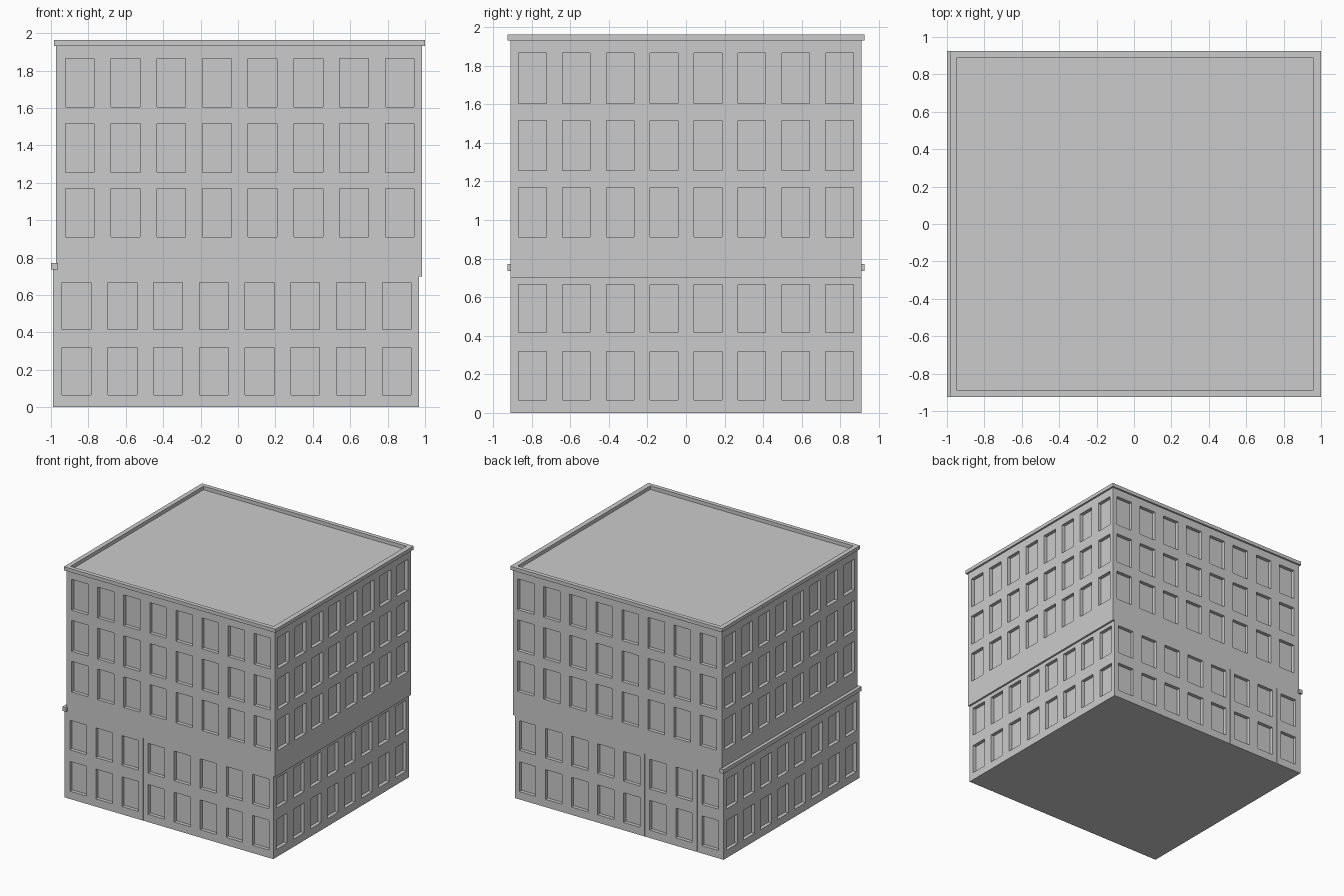
import bpy, bmesh
from mathutils import Matrix, Vector

if "Cube" in bpy.data.objects:
    bpy.data.objects.remove(bpy.data.objects["Cube"])

HALF_Y = 0.91          # body half depth
STEP_X, STEP_Y = 0.2445, 0.2275   # window spacing
REVEAL = 0.03          # window recess depth


def new_object(name, bm):
    bmesh.ops.recalc_face_normals(bm, faces=bm.faces)
    mesh = bpy.data.meshes.new(name)
    bm.to_mesh(mesh)
    bm.free()
    obj = bpy.data.objects.new(name, mesh)
    bpy.context.collection.objects.link(obj)
    return obj


def add_box(bm, x0, x1, y0, y1, z0, z1):
    size = Vector((x1 - x0, y1 - y0, z1 - z0))
    mid = Vector(((x0 + x1) / 2, (y0 + y1) / 2, (z0 + z1) / 2))
    bmesh.ops.create_cube(bm, size=1, matrix=Matrix.Translation(mid) @ Matrix.Diagonal(size).to_4x4())


# Body: stepped front outline pushed through the depth
profile = [(-0.99, 0), (0.968, 0), (0.968, 0.70), (0.984, 0.70),
           (0.984, 1.932), (-0.973, 1.932), (-0.973, 0.75), (-0.99, 0.75)]
bm = bmesh.new()
face = bm.faces.new([bm.verts.new((x, -HALF_Y, z)) for x, z in profile])
ext = bmesh.ops.extrude_face_region(bm, geom=[face])
bmesh.ops.translate(bm, vec=(0, 2 * HALF_Y, 0),
                    verts=[g for g in ext["geom"] if isinstance(g, bmesh.types.BMVert)])
body = new_object("building_body", bm)

# Window recesses on all four sides: (left wall, right wall, sill and head heights)
lower = (-0.99, 0.968, [(0.066, 0.318), (0.416, 0.667)])
upper = (-0.973, 0.984, [(0.911, 1.17), (1.256, 1.517), (1.604, 1.865)])
OUT = 0.03
bm = bmesh.new()
for left, right, rows in (lower, upper):
    for z0, z1 in rows:
        for i in range(8):
            cx = (left + right) / 2 + (i - 3.5) * STEP_X + 0.004
            cy = (i - 3.5) * STEP_Y
            add_box(bm, cx - 0.077, cx + 0.077, -HALF_Y - OUT, -HALF_Y + REVEAL, z0, z1)
            add_box(bm, cx - 0.077, cx + 0.077, HALF_Y - REVEAL, HALF_Y + OUT, z0, z1)
            add_box(bm, left - OUT, left + REVEAL, cy - 0.072, cy + 0.072, z0, z1)
            add_box(bm, right - REVEAL, right + OUT, cy - 0.072, cy + 0.072, z0, z1)

# Thin vertical panel joints on the lower floors
for side, joints in ((-1, (-0.252, 0.726)), (1, (-0.252, -0.741))):
    for x in joints:
        y0, y1 = sorted((side * (HALF_Y - 0.006), side * (HALF_Y + OUT)))
        add_box(bm, x - 0.002, x + 0.002, y0, y1, -0.02, 0.70)
cutter = new_object("window_cutter", bm)
cutter.hide_render = True

# Cut the recesses, then discard the cutter
mod = body.modifiers.new("window_recesses", 'BOOLEAN')
mod.operation = 'DIFFERENCE'
mod.solver = 'EXACT'
mod.object = cutter
bpy.context.view_layer.update()
cut_mesh = bpy.data.meshes.new_from_object(
    body.evaluated_get(bpy.context.evaluated_depsgraph_get()))
body.modifiers.clear()
body.data = cut_mesh
bpy.data.objects.remove(cutter)

# Roof cornice: rectangular ring around the flat roof
bm = bmesh.new()
rings = []
for z in (1.932, 1.962):
    for x0, x1, y in ((-0.985, 1.0, 0.925), (-0.946, 0.957, 0.889)):
        rings.append([bm.verts.new(p) for p in
                      ((x0, -y, z), (x1, -y, z), (x1, y, z), (x0, y, z))])
low_out, low_in, top_out, top_in = rings
for a, b in ((low_out, top_out), (top_out, top_in), (top_in, low_in), (low_in, low_out)):
    for i in range(4):
        j = (i + 1) % 4
        bm.faces.new((a[i], a[j], b[j], b[i]))
new_object("roof_cornice", bm)

# Ledge along the left wall
bm = bmesh.new()
add_box(bm, -1.0, -0.963, -0.925, 0.925, 0.737, 0.771)
new_object("side_ledge", bm)
